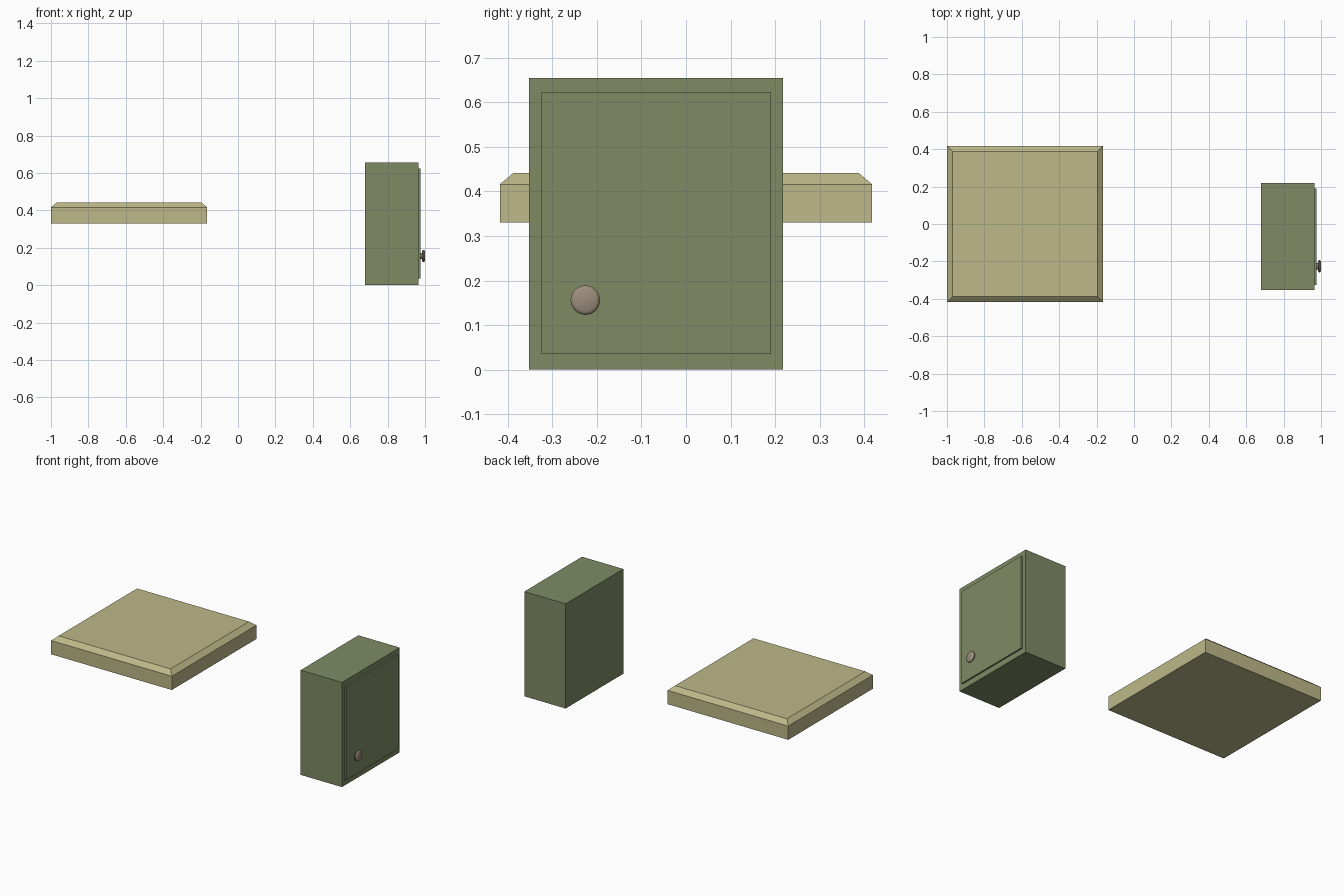
import bpy, bmesh, math
from mathutils import Matrix

if "Cube" in bpy.data.objects:
    bpy.data.objects.remove(bpy.data.objects["Cube"])


def material(name, rgb):
    m = bpy.data.materials.new(name)
    m.diffuse_color = (*rgb, 1)
    m.use_nodes = True
    m.node_tree.nodes["Principled BSDF"].inputs["Base Color"].default_value = m.diffuse_color
    return m


def finish(name, bm, mat):
    bmesh.ops.recalc_face_normals(bm, faces=bm.faces)
    me = bpy.data.meshes.new(name)
    bm.to_mesh(me)
    bm.free()
    me.materials.append(mat)
    ob = bpy.data.objects.new(name, me)
    bpy.context.collection.objects.link(ob)
    return ob


def box(name, x, y, z, mat, inset=0, rise=0):
    """Box from ranges, with an optional sloped border on the top face."""
    bm = bmesh.new()
    bmesh.ops.create_cube(bm, size=1)
    for v in bm.verts:
        v.co = [r[0] if c < 0 else r[1] for r, c in zip((x, y, z), v.co)]
    if inset:
        bm.normal_update()
        top = max(bm.faces, key=lambda f: f.calc_center_median().z)
        bmesh.ops.inset_region(bm, faces=[top], thickness=inset)
        for v in top.verts:
            v.co.z += rise
    return finish(name, bm, mat)


def lathe_x(name, profile, centre, mat, sides=32):
    """Revolve (x, radius) points around an axis along x."""
    bm = bmesh.new()
    rings = []
    for x, r in profile:
        rings.append([bm.verts.new((x, centre[0] + r * math.cos(2 * math.pi * i / sides),
                                    centre[1] + r * math.sin(2 * math.pi * i / sides)))
                      for i in range(sides)])
    for a, b in zip(rings, rings[1:]):
        for i in range(sides):
            j = (i + 1) % sides
            bm.faces.new((a[i], a[j], b[j], b[i]))
    bm.faces.new(rings[0])
    bm.faces.new(rings[-1])
    ob = finish(name, bm, mat)
    bpy.ops.object.select_all(action='DESELECT')
    ob.select_set(True)
    bpy.context.view_layer.objects.active = ob
    bpy.ops.object.shade_smooth_by_angle(angle=math.radians(35))
    return ob


cream = material("cream", (0.51, 0.48, 0.25))
green = material("green", (0.21, 0.26, 0.13))
bronze = material("bronze", (0.33, 0.27, 0.2))

# Floating slab with sloped border
box("slab", (-1, -0.165), (-0.418, 0.418), (0.33, 0.416), cream, 0.043, 0.026)

# Cabinet body and raised door
box("cabinet_body", (0.68, 0.966), (-0.352, 0.218), (0, 0.655), green)
box("cabinet_door", (0.96, 0.976), (-0.325, 0.191), (0.035, 0.623), green)

# Door knob
lathe_x("door_knob", [(0.972, 0.017), (0.983, 0.017), (0.985, 0.027), (0.988, 0.032),
                      (0.993, 0.033), (0.997, 0.030), (1.0, 0.025)],
        (-0.226, 0.156), bronze)
